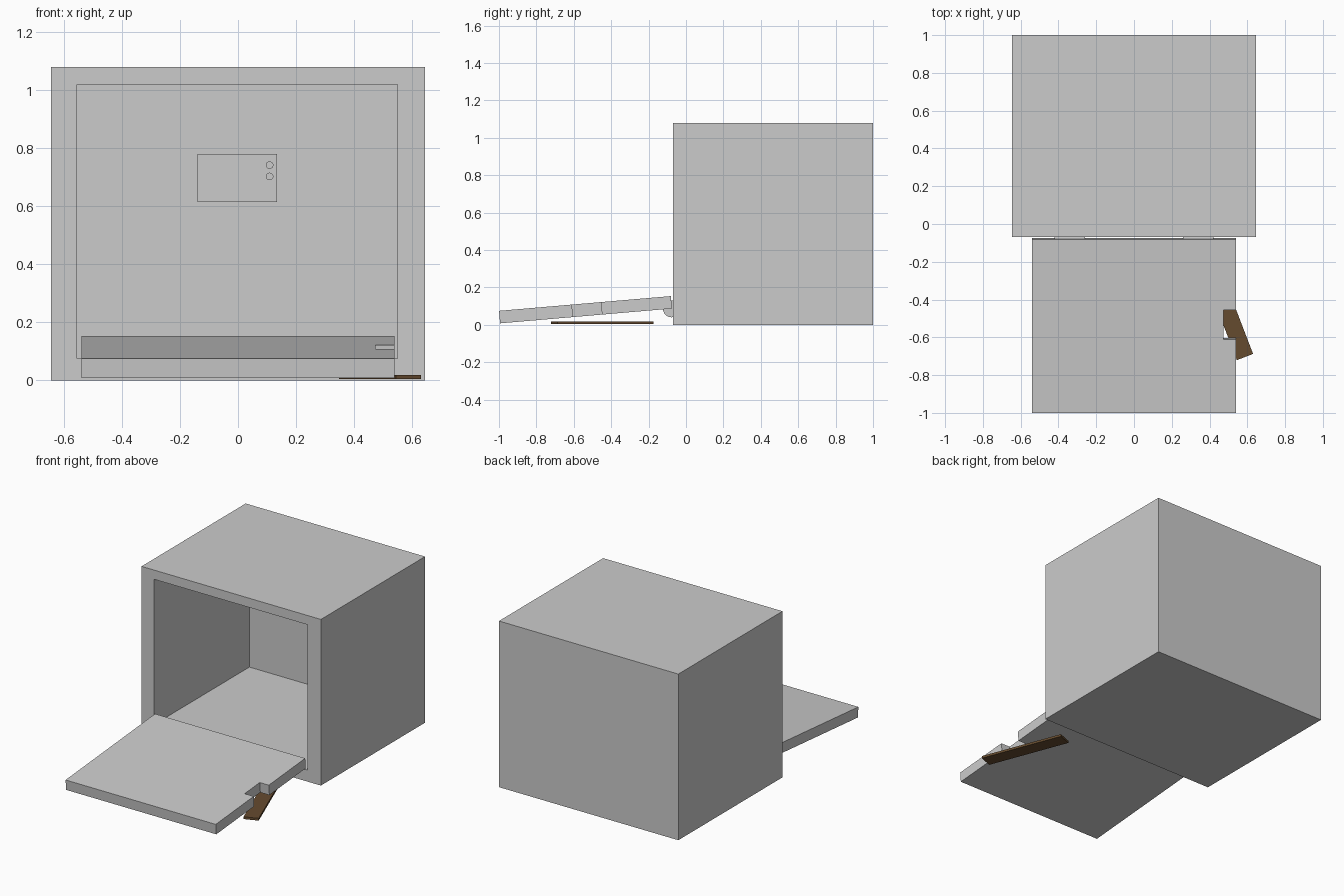
import bpy, bmesh, math
from mathutils import Matrix, Vector

if "Cube" in bpy.data.objects:
    bpy.data.objects.remove(bpy.data.objects["Cube"])


def finish(bm, name, mat=None):
    bmesh.ops.recalc_face_normals(bm, faces=bm.faces[:])
    me = bpy.data.meshes.new(name)
    bm.to_mesh(me)
    bm.free()
    ob = bpy.data.objects.new(name, me)
    bpy.context.collection.objects.link(ob)
    if mat:
        me.materials.append(mat)
    return ob


def box_bm(x, y, z):
    bm = bmesh.new()
    size = Vector((x[1] - x[0], y[1] - y[0], z[1] - z[0]))
    mid = Vector((x[0] + x[1], y[0] + y[1], z[0] + z[1])) / 2
    bmesh.ops.create_cube(bm, size=1, matrix=Matrix.Translation(mid) @ Matrix.Diagonal(size.to_4d()))
    return bm


def hollow_box(name, x, y, z, ox, oz, floor_y):
    """Box whose -y face has a rectangular cavity reaching back (or in) to floor_y."""
    bm = box_bm(x, y, z)
    front = min(bm.faces, key=lambda f: f.calc_center_median().y)
    bmesh.ops.inset_individual(bm, faces=[front], thickness=0.003)
    mid = front.calc_center_median()
    for v in front.verts:
        v.co.x = ox[0] if v.co.x < mid.x else ox[1]
        v.co.z = oz[0] if v.co.z < mid.z else oz[1]
    face = bmesh.ops.extrude_discrete_faces(bm, faces=[front])["faces"][0]
    for v in face.verts:
        v.co.y = floor_y
    return finish(bm, name)


def cylinder(name, r, depth, loc, axis, segs):
    bm = bmesh.new()
    rot = Matrix.Rotation(math.pi / 2, 4, axis)
    bmesh.ops.create_cone(bm, cap_ends=True, segments=segs, radius1=r, radius2=r,
                          depth=depth, matrix=Matrix.Translation(loc) @ rot)
    ob = finish(bm, name)
    bpy.context.view_layer.objects.active = ob
    ob.select_set(True)
    bpy.ops.object.shade_smooth_by_angle(angle=math.radians(35))
    ob.select_set(False)
    return ob


# Thick-walled body with open front
hollow_box("safe_body", (-0.645, 0.645), (-0.07, 1.0), (0, 1.08),
           (-0.555, 0.55), (0.075, 1.02), 0.91)

# Control panel on the inner back wall, with recessed screen and two knobs
hollow_box("inner_panel", (-0.14, 0.135), (0.9, 0.912), (0.615, 0.78),
           (-0.128, 0.084), (0.622, 0.773), 0.905)
for i, z in enumerate((0.742, 0.703)):
    cylinder(f"panel_knob_{i + 1}", 0.013, 0.014, (0.109, 0.895, z), 'X', 24)

# Fallen door with a notch in its right edge
outline = [(-0.54, 0), (0.54, 0), (0.54, 0.391), (0.475, 0.391),
           (0.475, 0.547), (0.54, 0.547), (0.54, 0.922), (-0.54, 0.922)]
bm = bmesh.new()
base = bm.faces.new([bm.verts.new((x, y, 0)) for x, y in outline])
ext = bmesh.ops.extrude_face_region(bm, geom=[base], use_keep_orig=True)["geom"]
for v in ext:
    if isinstance(v, bmesh.types.BMVert):
        v.co.z = 0.067
door = finish(bm, "fallen_door")
door.location = (0, -0.994, 0.008)
door.rotation_euler.x = math.radians(4.9)

# Hinge barrels under the door
for side, x in (("left", -0.34), ("right", 0.34)):
    cylinder(f"hinge_{side}", 0.045, 0.16, (x, -0.078, 0.085), 'Y', 24)

# Loose wooden plank under the door
wood = bpy.data.materials.new("wood")
wood.diffuse_color = (0.13, 0.07, 0.028, 1)
wood.use_nodes = True
wood.node_tree.nodes["Principled BSDF"].inputs["Base Color"].default_value = wood.diffuse_color
plank = finish(box_bm((-0.046, 0.046), (-0.275, 0.275), (0.004, 0.019)), "plank", wood)
plank.location = (0.489, -0.4475, 0)
plank.rotation_euler.z = math.radians(21)
